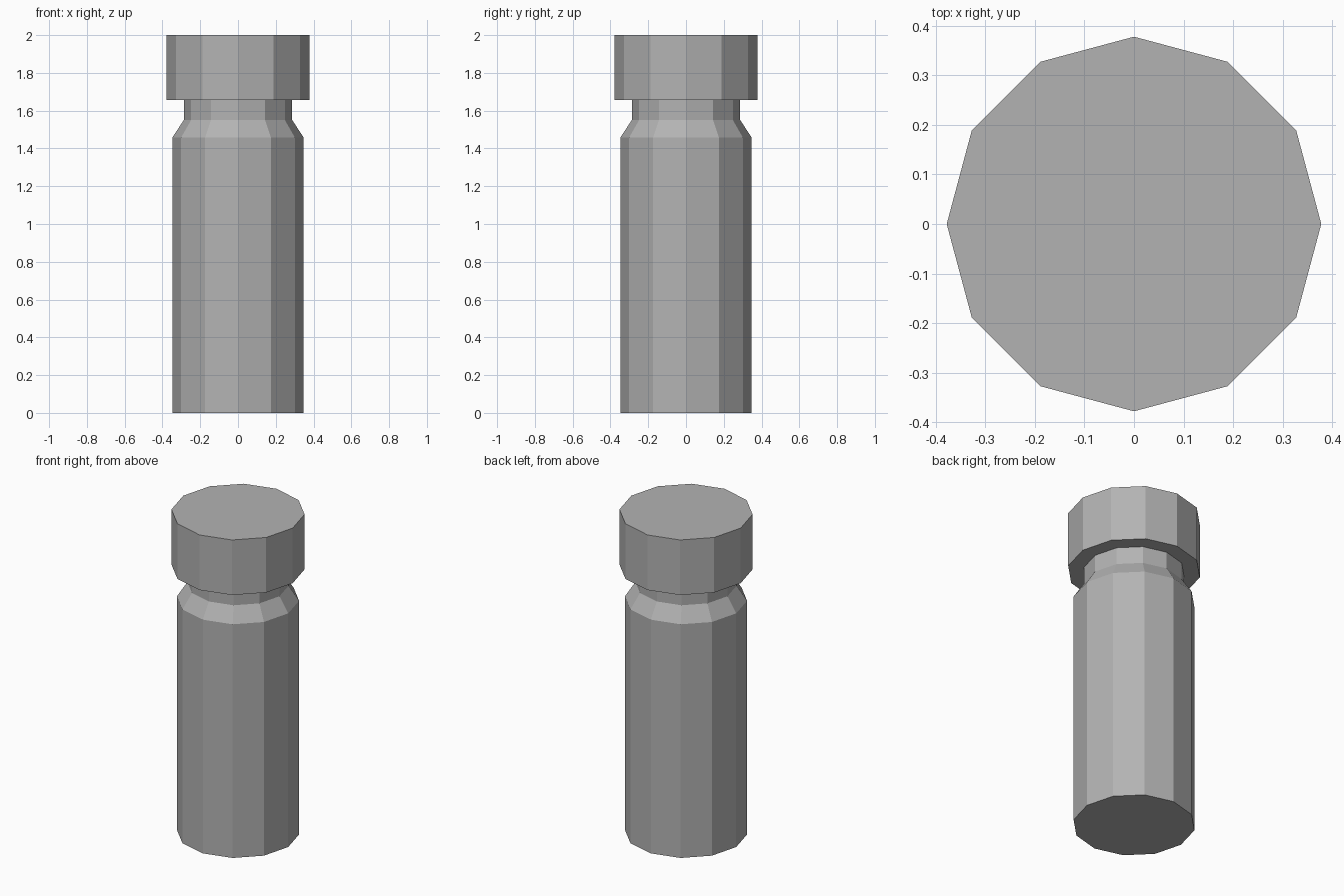
import bpy, bmesh, math

if "Cube" in bpy.data.objects:
    bpy.data.objects.remove(bpy.data.objects["Cube"])

SIDES = 12

# Mid grey shared by both parts
grey = bpy.data.materials.new("mid_grey")
grey.diffuse_color = (0.45, 0.45, 0.45, 1)
grey.use_nodes = True
grey.node_tree.nodes["Principled BSDF"].inputs["Base Color"].default_value = grey.diffuse_color


def lathe(name, profile):
    """Revolve (radius, z) points into a closed flat-faced solid."""
    bm = bmesh.new()
    rings = []
    for r, z in profile:
        rings.append([bm.verts.new((r * math.cos(math.tau * i / SIDES),
                                    r * math.sin(math.tau * i / SIDES), z))
                      for i in range(SIDES)])
    for low, high in zip(rings, rings[1:]):
        for i in range(SIDES):
            j = (i + 1) % SIDES
            bm.faces.new((low[i], low[j], high[j], high[i]))
    bm.faces.new(rings[0][::-1])
    bm.faces.new(rings[-1])
    mesh = bpy.data.meshes.new(name)
    bm.to_mesh(mesh)
    bm.free()
    mesh.materials.append(grey)
    obj = bpy.data.objects.new(name, mesh)
    bpy.context.collection.objects.link(obj)
    return obj


# Bottle body with sloped shoulder and neck
lathe("bottle_body", [(0.347, 0), (0.347, 1.459), (0.287, 1.55), (0.287, 1.656)])

# Wide cap
lathe("cap", [(0.378, 1.656), (0.378, 2.0)])
